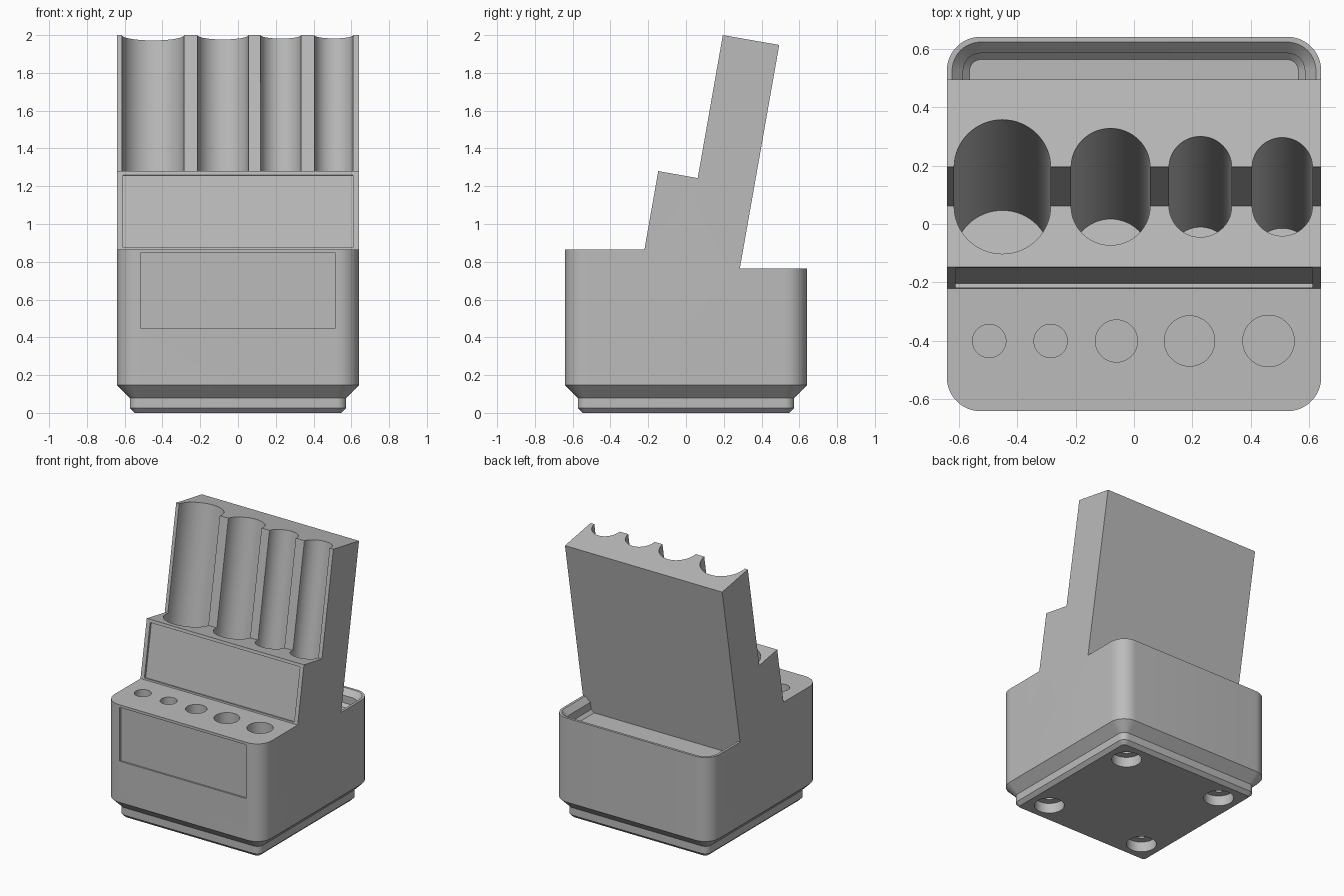
import bpy
import bmesh
import math
from mathutils import Matrix, Vector

cube = bpy.data.objects.get("Cube")
if cube:
    bpy.data.objects.remove(cube, do_unlink=True)

TILT = math.radians(10)
SLOPE = math.tan(TILT)

grey = bpy.data.materials.new("plain grey")
grey.use_nodes = True
grey.diffuse_color = (0.5, 0.5, 0.5, 1)
grey.node_tree.nodes["Principled BSDF"].inputs["Base Color"].default_value = (0.5, 0.5, 0.5, 1)


def make(name, bm):
    bmesh.ops.recalc_face_normals(bm, faces=bm.faces)
    mesh = bpy.data.meshes.new(name)
    bm.to_mesh(mesh)
    bm.free()
    mesh.materials.append(grey)
    obj = bpy.data.objects.new(name, mesh)
    bpy.context.collection.objects.link(obj)
    return obj


def rounded_loft(name, sections, steps=12):
    """Stack of rounded squares, each given as (height, half width)."""
    bm = bmesh.new()
    rings = []
    for z, half in sections:
        centre = 0.524
        ring = []
        for quarter in range(4):
            mid = math.radians(45 + 90 * quarter)
            cx = math.copysign(centre, math.cos(mid))
            cy = math.copysign(centre, math.sin(mid))
            for i in range(steps + 1):
                a = math.radians(90 * quarter + 90 * i / steps)
                r = half - centre
                ring.append(bm.verts.new((cx + r * math.cos(a), cy + r * math.sin(a), z)))
        rings.append(ring)
    for low, high in zip(rings, rings[1:]):
        for i in range(len(low)):
            j = (i + 1) % len(low)
            bm.faces.new((low[i], low[j], high[j], high[i]))
    bm.faces.new(rings[0])
    bm.faces.new(rings[-1])
    return make(name, bm)


def side_extrusion(name, profile, half=0.7):
    """Extrude a (y, z) outline across x."""
    bm = bmesh.new()
    face = bm.faces.new([bm.verts.new((-half, y, z)) for y, z in profile])
    out = bmesh.ops.extrude_face_region(bm, geom=[face])
    verts = [g for g in out["geom"] if isinstance(g, bmesh.types.BMVert)]
    bmesh.ops.translate(bm, verts=verts, vec=(2 * half, 0, 0))
    return make(name, bm)


def cylinder(name, base, radius, length, tilt=0.0):
    """Cylinder rising from its base centre, leaning back by tilt."""
    bm = bmesh.new()
    place = (Matrix.Translation(Vector(base)) @ Matrix.Rotation(-tilt, 4, "X")
             @ Matrix.Translation((0, 0, length / 2)))
    bmesh.ops.create_cone(bm, cap_ends=True, segments=64, radius1=radius,
                          radius2=radius, depth=length, matrix=place)
    return make(name, bm)


def block(name, centre, size, tilt=0.0):
    bm = bmesh.new()
    place = (Matrix.Translation(Vector(centre)) @ Matrix.Rotation(-tilt, 4, "X")
             @ Matrix.Diagonal((*size, 1)))
    bmesh.ops.create_cube(bm, size=1, matrix=place)
    return make(name, bm)


def combine(target, tool, operation="DIFFERENCE"):
    tool.hide_render = True
    mod = target.modifiers.new("cut", "BOOLEAN")
    mod.operation = operation
    mod.solver = "EXACT"
    mod.object = tool
    bpy.context.view_layer.objects.active = target
    bpy.ops.object.modifier_apply(modifier=mod.name)
    bpy.data.objects.remove(tool, do_unlink=True)


def back_y(z):
    return 0.285 + (z - 0.765) * SLOPE


# Body: stepped foot and rounded block, trimmed to the stepped leaning outline
holder = rounded_loft("holder_body", [(0, 0.548), (0.025, 0.573), (0.08, 0.573),
                                      (0.147, 0.64), (2.1, 0.64)])
outline = side_extrusion("outline", [
    (-0.8, -0.1), (-0.8, 0.865), (-0.22, 0.865), (-0.147, 1.28), (0.062, 1.243),
    (0.195, 2.0), (back_y(1.948), 1.948), (back_y(0.765), 0.765), (0.8, 0.765), (0.8, -0.1)])
combine(holder, outline, "INTERSECT")

# Rear tray with a stepped lip, ending at the leaning back face
tray = rounded_loft("tray_cutter", [(0.65, 0.562), (0.672, 0.584), (0.727, 0.584), (0.775, 0.632)])
behind = side_extrusion("tray_limit", [(back_y(0.6), 0.6), (back_y(0.9), 0.9), (0.8, 0.9), (0.8, 0.6)])
combine(tray, behind, "INTERSECT")
combine(holder, tray)

# Four leaning pockets that open into half-round grooves
for x, radius in ((-0.45, 0.165), (-0.08, 0.135), (0.227, 0.107), (0.507, 0.103)):
    combine(holder, cylinder("pocket", (x, -0.116, 0.242), radius, 2, TILT))

# Row of upright holes on the front shelf
for x, radius in ((-0.495, 0.057), (-0.285, 0.057), (-0.06, 0.072), (0.19, 0.086), (0.46, 0.088)):
    combine(holder, cylinder("shelf_hole", (x, -0.4, 0.4), radius, 0.6))

# Shallow label recesses on the step and the front
combine(holder, block("step_label", (0, -0.184, 1.067), (1.22, 0.03, 0.388), TILT))
combine(holder, block("front_label", (0, -0.64, 0.648), (1.03, 0.024, 0.395)))

# Magnet and screw holes under the foot
for x in (-0.401, 0.401):
    for y in (-0.401, 0.401):
        combine(holder, cylinder("magnet_hole", (x, y, -0.1), 0.1, 0.174))
        combine(holder, cylinder("screw_hole", (x, y, -0.1), 0.046, 0.285))

# Smooth the curves, keep the edges crisp
bpy.ops.object.select_all(action="DESELECT")
holder.select_set(True)
bpy.context.view_layer.objects.active = holder
bpy.ops.object.shade_smooth_by_angle(angle=math.radians(30))
